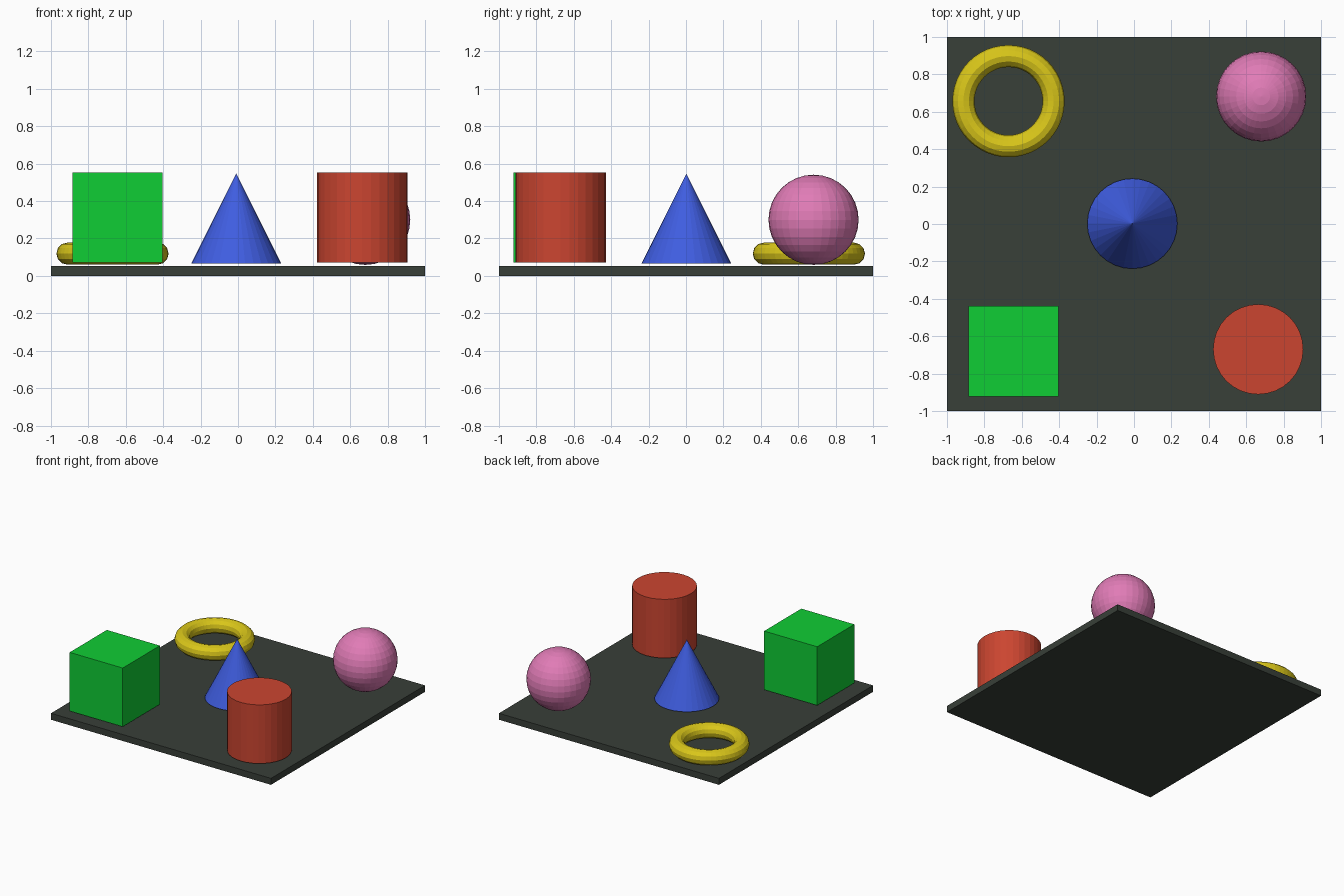
import bpy

if "Cube" in bpy.data.objects:
    bpy.data.objects.remove(bpy.data.objects["Cube"])

R = 0.241  # shared half-size of the solids


def finish(name, color):
    """Name the active object and give it a plain coloured material."""
    obj = bpy.context.object
    obj.name = name
    mat = bpy.data.materials.new(name + "_color")
    mat.diffuse_color = (*color, 1)
    mat.use_nodes = True
    mat.node_tree.nodes["Principled BSDF"].inputs["Base Color"].default_value = mat.diffuse_color
    obj.data.materials.append(mat)
    return obj


# Base plate
bpy.ops.mesh.primitive_cube_add(size=1, location=(0, 0, 0.0265))
plate = finish("base_plate", (0.04, 0.05, 0.04))
plate.scale = (2, 2, 0.053)

# Cube, front left
bpy.ops.mesh.primitive_cube_add(size=2 * R, location=(-0.644, -0.68, 0.313))
finish("green_cube", (0.005, 0.61, 0.035))

# Cylinder, front right
bpy.ops.mesh.primitive_cylinder_add(vertices=32, radius=R, depth=2 * R,
                                    location=(0.664, -0.67, 0.312))
finish("red_cylinder", (0.6, 0.06, 0.03))

# Cone, centre
bpy.ops.mesh.primitive_cone_add(vertices=32, radius1=R, depth=2 * R,
                                location=(-0.009, 0.002, 0.306))
finish("blue_cone", (0.05, 0.11, 0.75))

# Sphere, back right
bpy.ops.mesh.primitive_uv_sphere_add(segments=32, ring_count=16, radius=R,
                                     location=(0.68, 0.682, 0.3))
finish("pink_sphere", (0.75, 0.2, 0.47))

# Ring, back left
bpy.ops.mesh.primitive_torus_add(major_segments=48, minor_segments=12,
                                 major_radius=0.241, minor_radius=0.059,
                                 location=(-0.671, 0.657, 0.119))
finish("yellow_ring", (0.7, 0.57, 0.01))
